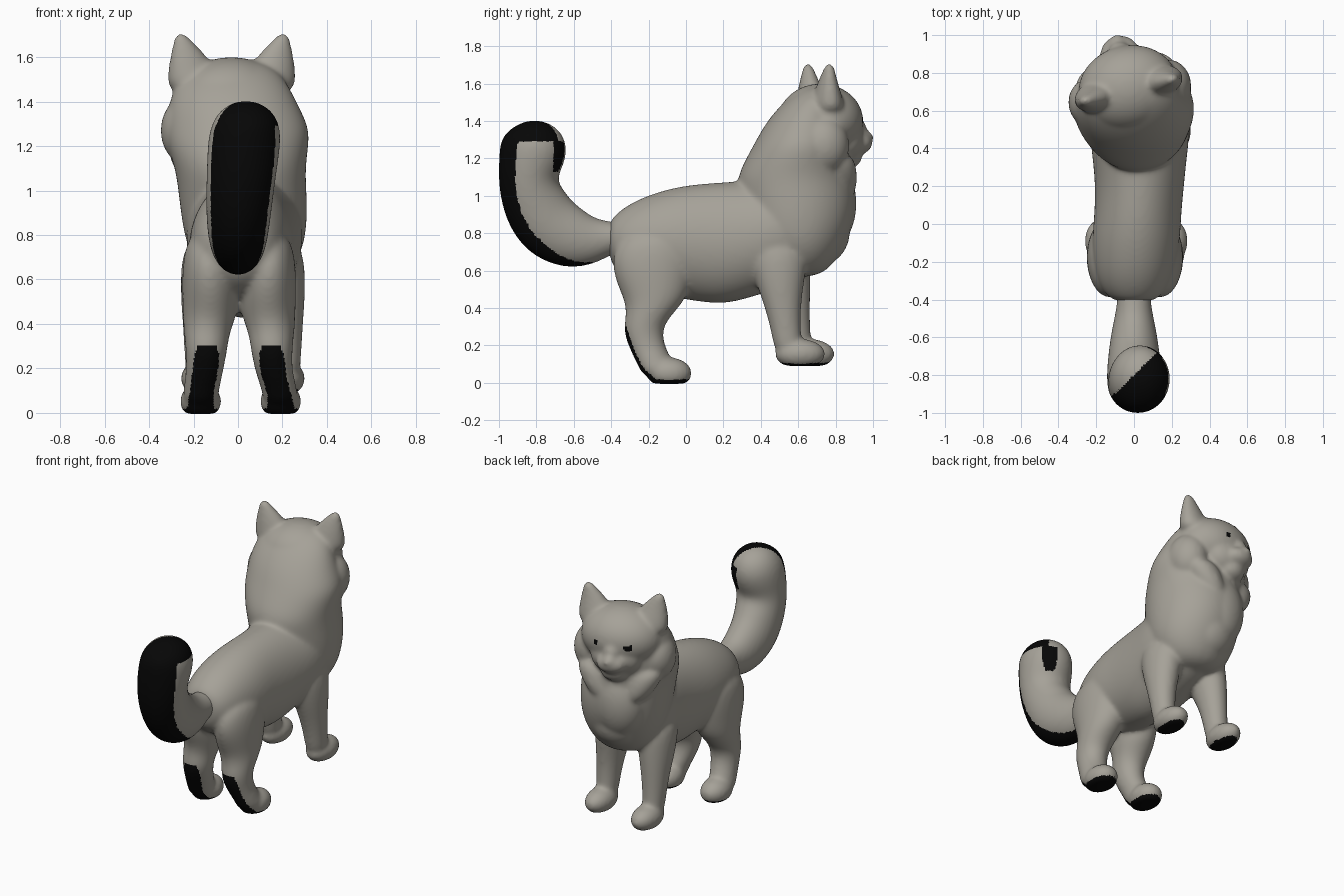
import bpy, bmesh, math
from mathutils import Vector, Matrix

if "Cube" in bpy.data.objects:
    bpy.data.objects.remove(bpy.data.objects["Cube"])

UP, ALONG = Vector((0, 0, 1)), Vector((0, 1, 0))
SIDE = Vector((1, 0, 0))


def material(name, colour):
    mat = bpy.data.materials.new(name)
    mat.use_nodes = True
    mat.diffuse_color = colour
    bsdf = mat.node_tree.nodes["Principled BSDF"]
    bsdf.inputs["Base Color"].default_value = colour
    bsdf.inputs["Roughness"].default_value = 0.8
    return mat


GREY = material("warm grey fur", (0.38, 0.36, 0.315, 1))
BLACK = material("black fur", (0.002, 0.002, 0.002, 1))


def loft(bm, rings, forward=None, turn=None, sides=16):
    """Skin elliptical rings (x, y, z, half width, half depth)."""
    centres = [Vector(r[:3]) for r in rings]
    loops = []
    for i, ring in enumerate(rings):
        ahead = centres[min(i + 1, len(rings) - 1)] - centres[max(i - 1, 0)]
        across = (forward or ahead).cross(SIDE).normalized()
        loop = []
        for k in range(sides):
            a = math.tau * k / sides
            p = centres[i] + SIDE * math.cos(a) * ring[3] + across * math.sin(a) * ring[4]
            loop.append(bm.verts.new(turn @ p if turn else p))
        loops.append(loop)
    faces = [bm.faces.new(loops[0]), bm.faces.new(loops[-1])]
    for low, high in zip(loops, loops[1:]):
        for k in range(sides):
            n = (k + 1) % sides
            faces.append(bm.faces.new((low[k], low[n], high[n], high[k])))
    bmesh.ops.recalc_face_normals(bm, faces=faces)


def blob(bm, centre, radii, floor=None, turn=None):
    """Ellipsoid, optionally flattened underneath or placed in a turned frame."""
    place = Matrix.Translation(centre) @ Matrix.Diagonal((*radii, 1))
    if turn:
        place = turn @ place
    verts = bmesh.ops.create_uvsphere(bm, u_segments=20, v_segments=14, radius=1.03,
                                      matrix=place)["verts"]
    if floor is not None:
        for v in verts:
            v.co.z = max(v.co.z, floor)


def finish(name, bm, is_black):
    """Fuse the shapes into one smooth skin and colour its faces by a rule."""
    mesh = bpy.data.meshes.new(name)
    bm.to_mesh(mesh)
    bm.free()
    obj = bpy.data.objects.new(name, mesh)
    bpy.context.collection.objects.link(obj)
    obj.modifiers.new("round", "SUBSURF").levels = 2
    fuse = obj.modifiers.new("fuse", "REMESH")
    fuse.mode = "VOXEL"
    fuse.voxel_size = 0.011
    soften = obj.modifiers.new("soften", "SMOOTH")
    soften.factor, soften.iterations = 0.5, 18
    bpy.ops.object.select_all(action="DESELECT")
    obj.select_set(True)
    bpy.context.view_layer.objects.active = obj
    bpy.ops.object.convert(target="MESH")
    bpy.ops.object.shade_smooth()
    obj.data.materials.clear()
    obj.data.materials.append(GREY)
    obj.data.materials.append(BLACK)
    for face in obj.data.polygons:
        face.material_index = int(is_black(face.center, face.normal))


body = bmesh.new()

# Torso, rump to chest
loft(body, [(0, -.415, .77, .08, .08), (0, -.385, .75, .15, .15), (0, -.28, .75, .21, .23),
            (.01, -.1, .75, .24, .295), (.02, .05, .75, .235, .32), (.03, .2, .745, .24, .335),
            (.03, .35, .77, .255, .32), (.03, .5, .81, .275, .31), (.025, .65, .84, .25, .28),
            (.01, .78, .88, .2, .21), (0, .87, .92, .11, .13)], ALONG)

# Chest ruff, neck and crown
loft(body, [(.03, .62, .56, .14, .11), (.035, .6, .7, .26, .24), (.03, .6, .86, .29, .305),
            (.02, .595, 1, .295, .32), (.01, .58, 1.1, .3, .315), (0, .6, 1.2, .325, .285),
            (0, .62, 1.28, .33, .26), (-.02, .635, 1.38, .3, .22), (-.03, .67, 1.48, .26, .175),
            (-.025, .71, 1.55, .2, .13), (-.025, .72, 1.59, .1, .07)], UP)
blob(body, (-.03, .76, .96), (.18, .15, .24))
blob(body, (.01, .71, .81), (.18, .165, .18))

# Head, turned a little to one side
turn = Matrix.Translation((-.02, .68, 0)) @ Matrix.Rotation(math.radians(14), 4, "Z")
blob(body, (0, .04, 1.4), (.265, .225, .195), turn=turn)
blob(body, (0, .15, 1.3), (.17, .12, .13), turn=turn)
blob(body, (0, .23, 1.345), (.06, .065, .075), turn=turn)
blob(body, (0, .24, 1.285), (.1, .083, .065), turn=turn)
blob(body, (0, .285, 1.31), (.046, .046, .04), turn=turn)
blob(body, (0, .19, 1.21), (.09, .075, .065), turn=turn)
for s in (-1, 1):
    blob(body, (s * .215, .01, 1.27), (.115, .13, .15), turn=turn)
    # Ears
    loft(body, [(s * .17, .04, 1.43, .13, .1), (s * .178, .035, 1.53, .12, .078),
                (s * .2, .03, 1.6, .088, .055), (s * .222, .03, 1.66, .052, .036),
                (s * .235, .03, 1.692, .032, .026), (s * .238, .03, 1.708, .016, .015)], UP, turn)
    # Ruff tufts beside the throat
    loft(body, [(s * .18, .07, 1.24, .12, .1), (s * .15, .1, 1.12, .12, .11),
                (s * .09, .14, .98, .07, .07)], UP, turn)

# Legs and paws
for s in (-1, 1):
    lead = .05 if s < 0 else 0
    x = .022 + s * .192
    loft(body, [(x - s * .05, .49, .8, .125, .18), (x - s * .02, .495 + lead / 2, .6, .115, .15),
                (x - s * .005, .515 + lead, .42, .087, .1), (x, .535 + lead, .27, .072, .08),
                (x, .555 + lead, .13, .067, .077)], UP)
    blob(body, (x, .61 + lead, .155), (.086, .134, .078), floor=.09)
    x = .005 + s * .146
    foot = .012 + s * .18
    loft(body, [(x - s * .02, -.16, .82, .1, .17), (x - s * .008, -.178, .68, .12, .228),
                (x - s * .018, -.175, .55, .131, .21), (x - s * .015, -.165, .44, .125, .165),
                (x, -.2, .36, .105, .122), (x, -.235, .28, .095, .105),
                (x + s * .01, -.205, .18, .085, .099), (foot, -.155, .09, .082, .102),
                (foot, -.145, .025, .077, .085)], UP)
    blob(body, (foot, -.09, .052), (.092, .12, .082), floor=-.005)

to_head = turn.inverted()


def body_black(p, n):
    # Soles, backs of the hind feet, and eyes
    sole = p.z < .14 and n.z < (-.75 if p.y > .3 else -.5)
    heel = p.z < .3 and p.y < 0 and n.dot(Vector((0, -.8, -.6))) > .7
    q = to_head @ p
    wide, high = (.024, 1.4) if q.x < 0 else (.015, 1.41)
    eye = q.y > .1 and abs(abs(q.x) - .108) < wide and abs(q.z - high) < .018
    return sole or heel or eye


finish("cat_body", body, body_black)

# Tail, curling up behind
tail = bmesh.new()
loft(tail, [(0, -.32, .78, .09, .08), (0, -.41, .775, .09, .09), (0, -.49, .76, .105, .128),
            (0, -.6, .765, .128, .172), (0, -.73, .83, .143, .19), (.005, -.805, .94, .153, .182),
            (.015, -.85, 1.07, .16, .16), (.025, -.83, 1.18, .167, .176),
            (.032, -.812, 1.27, .165, .187), (.035, -.81, 1.34, .137, .152),
            (.035, -.81, 1.385, .085, .09), (.035, -.81, 1.403, .03, .03)])


def tail_black(p, n):
    # Stripe along the outer curve, spreading over one side of the tip
    if p.z > 1.29:
        return p.x > p.y + .8 or n.y < -.6
    outward = Vector((0, p.y + .45, p.z - 1.15)).normalized()
    stripe = n.dot(outward) > .45 + 1.6 * max(0, p.y + .75) and p.y < -.5
    tip = p.z > 1.13 and p.y > -.71 and .075 < p.x < .15
    return stripe or tip


finish("tail", tail, tail_black)
